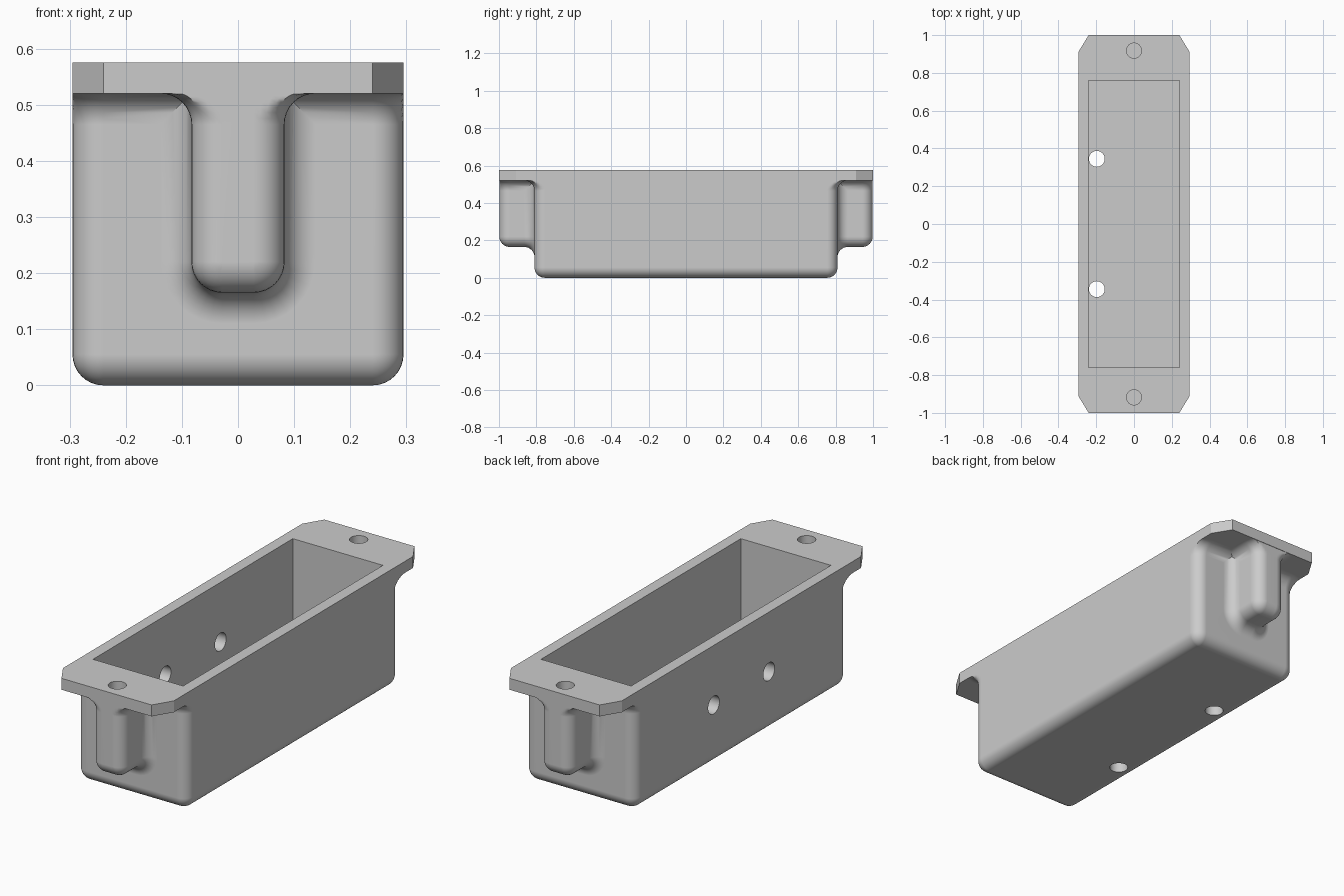
import bpy, bmesh
from math import sin, cos, pi
from mathutils import Matrix

if "Cube" in bpy.data.objects:
    bpy.data.objects.remove(bpy.data.objects["Cube"], do_unlink=True)

R = 0.055            # fillet radius and wall thickness
HX, HY = 0.295, 0.81 # half size of the tub
TOP, UNDER = 0.575, 0.52
SEG = 8
ANGLES = [i / SEG * pi / 2 for i in range(SEG + 1)]

grey = bpy.data.materials.new("plain_grey")
grey.use_nodes = True
grey.diffuse_color = (0.6, 0.6, 0.6, 1)
grey.node_tree.nodes["Principled BSDF"].inputs["Base Color"].default_value = (0.6, 0.6, 0.6, 1)


def add_object(name, bm):
    bmesh.ops.remove_doubles(bm, verts=bm.verts, dist=1e-5)
    bmesh.ops.recalc_face_normals(bm, faces=bm.faces)
    mesh = bpy.data.meshes.new(name)
    bm.to_mesh(mesh)
    bm.free()
    mesh.materials.append(grey)
    obj = bpy.data.objects.new(name, mesh)
    bpy.context.collection.objects.link(obj)
    return obj


def rounded_ring(u0, u1, v0, v1, d):
    """Rounded rectangle, grown outward by d."""
    corners = [(u1 - R, v1 - R), (u0 + R, v1 - R), (u0 + R, v0 + R), (u1 - R, v0 + R)]
    return [(u + (R + d) * cos(a + q * pi / 2), v + (R + d) * sin(a + q * pi / 2))
            for q, (u, v) in enumerate(corners) for a in ANGLES]


def loft(name, rings):
    bm = bmesh.new()
    rows = [[bm.verts.new(p) for p in ring] for ring in rings]
    n = len(rows[0])
    for a, b in zip(rows, rows[1:]):
        for i in range(n):
            bm.faces.new((a[i], a[(i + 1) % n], b[(i + 1) % n], b[i]))
    bm.faces.new(rows[0])
    bm.faces.new(rows[-1])
    return add_object(name, bm)


def box(name, x, y, z0, z1):
    bm = bmesh.new()
    bmesh.ops.create_cube(bm, size=1, matrix=Matrix.Translation((0, 0, (z0 + z1) / 2))
                          @ Matrix.Diagonal((2 * x, 2 * y, z1 - z0, 1)))
    return add_object(name, bm)


def cylinder(name, loc, r, depth, axis="Z"):
    bm = bmesh.new()
    turn = Matrix.Rotation(pi / 2, 4, "Y") if axis == "X" else Matrix()
    bmesh.ops.create_cone(bm, cap_ends=True, segments=32, radius1=r, radius2=r,
                          depth=depth, matrix=Matrix.Translation(loc) @ turn)
    return add_object(name, bm)


def combine(target, other, operation):
    mod = target.modifiers.new(operation, "BOOLEAN")
    mod.operation, mod.solver, mod.object = operation, "EXACT", other
    bpy.context.view_layer.objects.active = target
    bpy.ops.object.modifier_apply(modifier=mod.name)
    bpy.data.objects.remove(other, do_unlink=True)


# (level, growth) steps: rounded end and concave flare
def round_steps(end, sign):
    return [(end - sign * R * (1 - sin(a)), R * (cos(a) - 1)) for a in ANGLES]


def flare_steps(end):
    return [(end - R * (1 - sin(a)), R * (1 - cos(a))) for a in ANGLES]


def clamp(v, limit):
    return max(-limit, min(limit, v))


# Tub: rounded bottom, flaring into the flange at both ends
steps = round_steps(0, -1)[::-1] + flare_steps(UNDER) + [(UNDER + 0.03, R)]
housing = loft("housing", [[(clamp(u, HX), v, z) for u, v in rounded_ring(-HX, HX, -HY, HY, d)]
                           for z, d in steps])

# Mounting flange with cut corners
outline = [(0.24, 1), (-0.24, 1), (-HX, 0.91), (-HX, -0.91), (-0.24, -1), (0.24, -1), (HX, -0.91), (HX, 0.91)]
flange = loft("flange", [[(x, y, z) for x, y in outline] for z in (UNDER, TOP)])
combine(housing, flange, "UNION")

# Screw bosses, blended into the end walls and into the flange
BX, BZ, TIP = 0.083, 0.165, 0.998
for side in (-1, 1):
    blend = [(HY + R * (1 - cos(a)), R * (1 - sin(a))) for a in ANGLES]
    steps = [(HY - 0.03, R)] + blend + round_steps(TIP, 1)
    boss = loft("boss", [[(u, side * y, min(v, UNDER + 0.03))
                          for u, v in rounded_ring(-BX, BX, BZ, TOP + 0.2, d)] for y, d in steps])
    combine(housing, boss, "UNION")
    steps = flare_steps(UNDER) + [(UNDER + 0.02, R)]
    collar = loft("boss_collar", [[(u, side * min(v, TIP), z)
                                   for u, v in rounded_ring(-BX, BX, HY - 0.035, TIP, d)] for z, d in steps])
    combine(housing, collar, "UNION")

# Inner cavity
combine(housing, box("cavity", 0.24, 0.76, R, TOP + 0.1), "DIFFERENCE")

# Blind screw holes, drain holes in the floor, cable holes in one side wall
for side in (-1, 1):
    combine(housing, cylinder("screw_hole", (0, side * 0.918, TOP), 0.04, 0.6), "DIFFERENCE")
    combine(housing, cylinder("floor_hole", (-0.197, side * 0.345, 0), 0.042, 0.3), "DIFFERENCE")
    combine(housing, cylinder("wall_hole", (-HX, side * 0.21, 0.288), 0.043, 0.2, "X"), "DIFFERENCE")

# Smooth fillets, crisp edges
bpy.ops.object.select_all(action="DESELECT")
housing.select_set(True)
bpy.context.view_layer.objects.active = housing
bpy.ops.object.shade_smooth_by_angle(angle=pi / 6)
weighted = housing.modifiers.new("weighted_normals", "WEIGHTED_NORMAL")
weighted.keep_sharp = True
